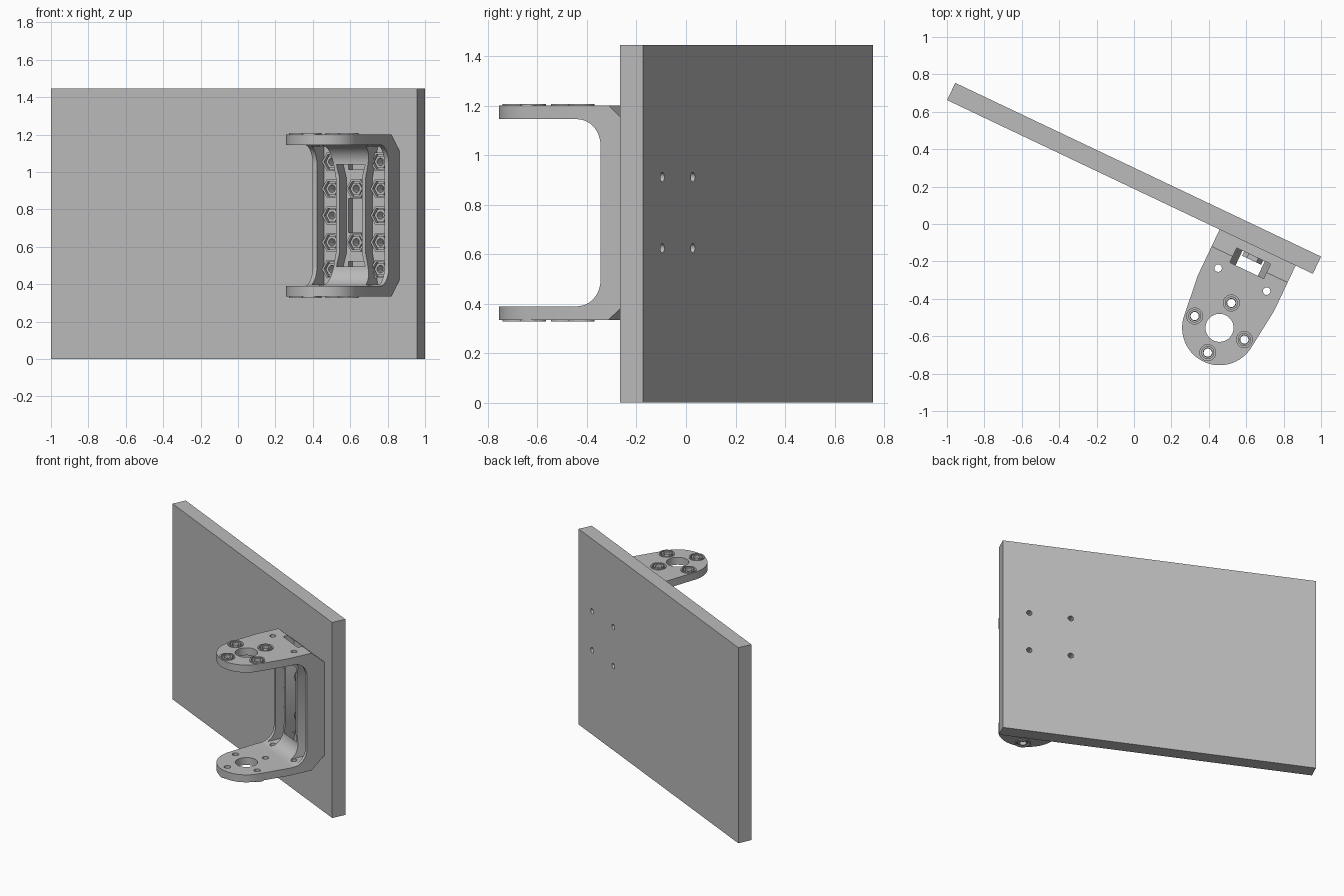
import bpy, bmesh
from math import sin, cos, tau, radians
from mathutils import Matrix

if "Cube" in bpy.data.objects:
    bpy.data.objects.remove(bpy.data.objects["Cube"])

grey = bpy.data.materials.new("light_grey")
grey.use_nodes = True
grey.diffuse_color = (0.5, 0.5, 0.5, 1)
grey.node_tree.nodes["Principled BSDF"].inputs["Base Color"].default_value = (0.5, 0.5, 0.5, 1)

# Parts are built with the mounting face on y = 0, then turned into place
PLACE = Matrix.Translation((0.661, -0.126, 0.767)) @ Matrix.Rotation(radians(-25.4), 4, "Z")
HUB = -0.475          # hub axis, in front of the mounting face
PITCH = 0.1435        # spacing of the fastener grid
ARM_OUT, ARM_IN = 0.433, 0.378


def finish(name, bm):
    bmesh.ops.recalc_face_normals(bm, faces=bm.faces)
    mesh = bpy.data.meshes.new(name)
    bm.to_mesh(mesh)
    bm.free()
    mesh.materials.append(grey)
    obj = bpy.data.objects.new(name, mesh)
    bpy.context.scene.collection.objects.link(obj)
    return obj


def prism(name, outline, axis, lo, hi):
    """Extrude a 2D outline along the named axis from lo to hi."""
    lift = {"X": lambda a, b, t: (t, a, b),
            "Y": lambda a, b, t: (a, t, b),
            "Z": lambda a, b, t: (a, b, t)}[axis]
    bm = bmesh.new()
    low = [bm.verts.new(lift(a, b, lo)) for a, b in outline]
    high = [bm.verts.new(lift(a, b, hi)) for a, b in outline]
    bm.faces.new(low)
    bm.faces.new(high)
    for i in range(len(low)):
        bm.faces.new((low[i - 1], low[i], high[i], high[i - 1]))
    return finish(name, bm)


def arc(cx, cy, r, start, end, steps):
    angles = [radians(start + (end - start) * i / steps) for i in range(steps + 1)]
    return [(cx + r * cos(a), cy + r * sin(a)) for a in angles]


def ring_points(cx, cy, r, sides):
    return arc(cx, cy, r, 0, 360, sides)[:-1]


def rect(a0, a1, b0, b1):
    return [(a0, b0), (a1, b0), (a1, b1), (a0, b1)]


def tube(name, axis, r_out, r_in, lo, hi, sides_out, sides_in):
    obj = prism(name, ring_points(0, 0, r_out, sides_out), axis, lo, hi)
    cut(obj, prism("bore", ring_points(0, 0, r_in, sides_in), axis, lo - 0.1, hi + 0.1))
    return obj


def cut(target, tool, operation="DIFFERENCE"):
    mod = target.modifiers.new("cut", "BOOLEAN")
    mod.operation, mod.solver, mod.object = operation, "EXACT", tool
    with bpy.context.temp_override(object=target, active_object=target):
        bpy.ops.object.modifier_apply(modifier=mod.name)
    bpy.data.objects.remove(tool)


def place(obj, local=Matrix()):
    obj.data.shade_smooth()
    obj.data.set_sharp_from_angle(angle=radians(30))
    obj.matrix_world = PLACE @ local


def scatter(obj, spots):
    """Put the part at every local matrix, sharing its mesh."""
    for i, spot in enumerate(spots):
        part = obj if i == 0 else obj.copy()
        if i:
            bpy.context.scene.collection.objects.link(part)
        place(part, spot)


# Large flat panel with four mounting holes
panel = prism("panel", rect(-1.838, 0.327, -0.767, 0.678), "Y", 0, 0.102)
for sx in (-1, 1):
    for sz in (-1, 1):
        cut(panel, prism("hole", ring_points(sx * PITCH, sz * PITCH, 0.019, 20), "Y", -0.1, 0.2))
place(panel)

# Bracket: C-shaped side profile trimmed by the rounded plan outline
inner = arc(-0.241, -0.273, 0.105, -90, 0, 10) + arc(-0.241, 0.273, 0.105, 0, 90, 10)
profile = ([(0, -0.343), (-0.1, -ARM_OUT), (-0.75, -ARM_OUT), (-0.75, -ARM_IN)] + inner
           + [(-0.75, ARM_IN), (-0.75, ARM_OUT), (-0.1, ARM_OUT), (0, 0.343)])
bracket = prism("bracket", profile, "X", -0.3, 0.3)
plan = ([(-0.225, 0.05), (0.225, 0.05), (0.225, -0.27)]
        + arc(0, HUB, 0.2, -6.6, -173.4, 32) + [(-0.225, -0.27)])
cut(bracket, prism("plan", plan, "Z", -0.5, 0.5), "INTERSECT")

# Middle channel runs out through both arms and flares at its ends
half = [(0.1, -0.5), (0.1, -0.33), (0.066, -0.2), (0.066, 0.2), (0.1, 0.33), (0.1, 0.5)]
middle = half + [(-x, z) for x, z in reversed(half)]
cut(bracket, prism("channel", middle, "Y", -0.136, -0.05))

# Side channels stop at the arms
for s in (-1, 1):
    side = [(s * x, z) for x, z in ((0.2, -0.37), (0.2, 0.37), (0.12, 0.37), (0.088, 0.2),
                                    (0.088, -0.2), (0.12, -0.37))]
    cut(bracket, prism("channel", side, "Y", -0.24, -0.05))

# Windows through the thin back web
for z, h in ((0, 0.09), (0.29, 0.045), (-0.29, 0.045)):
    cut(bracket, prism("window", rect(-0.055, 0.055, z - h, z + h), "Y", -0.1, 0.05))

# Fastener grid: five rows in the side columns, two in the middle
grid = [(c * PITCH, r * PITCH) for c in (-1, 0, 1) for r in range(-2, 3)
        if c or abs(r) == 1]
for x, z in grid:
    cut(bracket, prism("hole", ring_points(x, z, 0.02, 16), "Y", -0.1, 0.05))
spots = [Matrix.Translation((x, 0, z)) for x, z in grid]
scatter(tube("nut_collar", "Y", 0.056, 0.044, -0.075, -0.048, 6, 6), spots)
scatter(tube("web_nut", "Y", 0.036, 0.02, -0.068, -0.048, 6, 16), spots)

# Arm holes: hub bore, four counterbored screw holes, two small holes
cut(bracket, prism("hub_bore", ring_points(0, HUB, 0.075, 40), "Z", -0.5, 0.5))
arm_spots = []
for k in range(4):
    x, y = 0.147 * cos(tau * k / 4), HUB + 0.147 * sin(tau * k / 4)
    cut(bracket, prism("hole", ring_points(x, y, 0.022, 20), "Z", -0.5, 0.5))
    for s in (-1, 1):
        lo, hi = sorted((s * 0.413, s * 0.5))
        cut(bracket, prism("counterbore", ring_points(x, y, 0.043, 24), "Z", lo, hi))
        arm_spots.append(Matrix.Translation((x, y, 0)) @ Matrix.Rotation(0 if s > 0 else tau / 2, 4, "X"))
for s in (-1, 1):
    cut(bracket, prism("hole", ring_points(s * PITCH, -0.19, 0.02, 20), "Z", -0.5, 0.5))
place(bracket)

# Raised rims and threaded inserts on the outside of both arms
scatter(tube("screw_rim", "Z", 0.053, 0.043, 0.43, 0.44, 28, 24), arm_spots)
scatter(tube("screw_insert", "Z", 0.035, 0.024, 0.411, 0.438, 24, 20), arm_spots)
